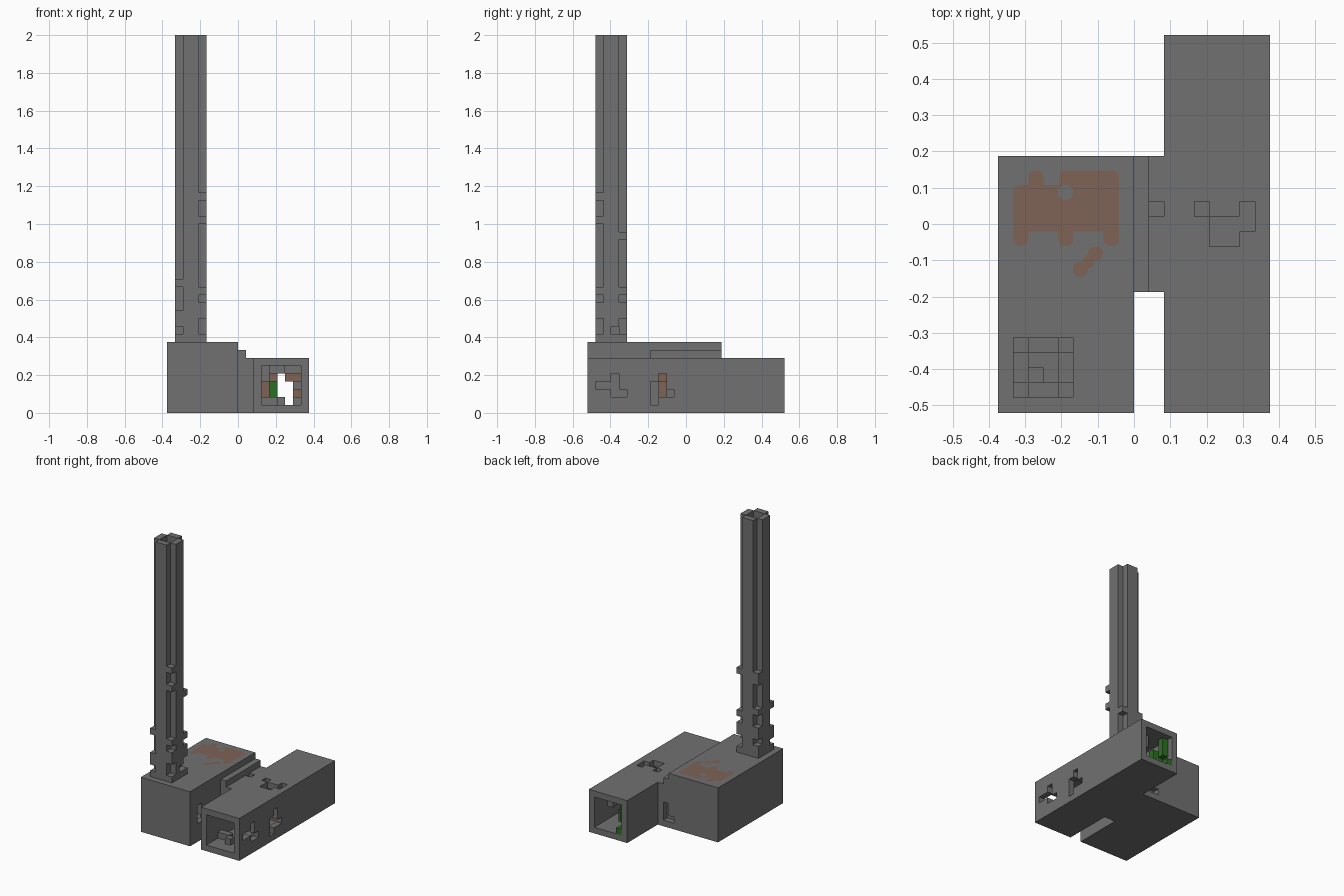
import bpy, bmesh, math
from itertools import product
from mathutils import Vector

cube = bpy.data.objects.get("Cube")
if cube:
    bpy.data.objects.remove(cube)

V = 1 / 24                                    # edge of one block
ORIGIN = Vector((-9 * V, -12.5 * V, 0))


def material(name, rgb):
    m = bpy.data.materials.new(name)
    m.use_nodes = True
    m.diffuse_color = (*rgb, 1)
    m.node_tree.nodes["Principled BSDF"].inputs["Base Color"].default_value = (*rgb, 1)
    return m


STONE = material("stone grey", (0.165, 0.165, 0.165))
RUST = material("rust brown", (0.21, 0.125, 0.095))
GREEN = material("leaf green", (0.024, 0.16, 0.016))


def box(x0, x1, y0, y1, z0, z1):
    return set(product(range(x0, x1), range(y0, y1), range(z0, z1)))


def finish(name, bm, mat):
    me = bpy.data.meshes.new(name)
    bm.to_mesh(me)
    bm.free()
    me.materials.append(mat)
    ob = bpy.data.objects.new(name, me)
    bpy.context.scene.collection.objects.link(ob)


# Hollow main block with wall openings
block = box(0, 9, 0, 17, 0, 9) - box(1, 8, 1, 16, 1, 8)
block -= box(8, 9, 2, 3, 3, 6) | box(8, 9, 3, 4, 3, 4)
block -= box(8, 9, 16, 17, 1, 2)

# Stepped link between the two bodies
link = box(9, 10, 8, 17, 0, 8) | box(10, 11, 8, 17, 0, 7)
link -= box(10, 11, 13, 14, 6, 7) | box(9, 10, 16, 17, 1, 4)

# Open tunnel with broken holes in roof and side
tunnel = box(11, 18, 0, 25, 0, 7) - box(12, 17, 0, 25, 1, 6)
tunnel -= box(13, 14, 13, 14, 6, 7) | box(16, 17, 12, 14, 6, 7) | box(14, 16, 11, 13, 6, 7)
tunnel -= box(17, 18, 1, 4, 3, 4) | box(17, 18, 3, 4, 4, 5) | box(17, 18, 3, 5, 2, 3)
tunnel -= box(17, 18, 8, 9, 1, 4) | box(17, 18, 9, 10, 2, 5) | box(17, 18, 10, 11, 2, 3)

# Chimney shaft: four walls, with corner blocks only at some heights
chimney = box(1, 5, 1, 5, 9, 48) - box(2, 4, 2, 4, 9, 48)
corners = {(1, 1): (9, 11, 12, 16), (4, 1): (9, 12, 13, 15, 24, 27),
           (4, 4): (9, 12, 13, 15, 22), (1, 4): (9, 10, 12, 13, 16, 21, 22)}
for (x, y), levels in corners.items():
    chimney -= box(x, x + 1, y, y + 1, 9, 48)
    chimney |= {(x, y, z) for z in levels}
chimney -= {(4, 3, 10)}
chimney |= box(2, 3, 2, 3, 9, 12)

# Loose blocks inside the tunnel
rubble = box(12, 14, 3, 4, 1, 2) | box(14, 15, 2, 3, 1, 2) | box(16, 17, 6, 7, 1, 2)
rubble |= box(12, 13, 5, 6, 4, 6) | box(13, 15, 7, 8, 5, 6) | box(15, 17, 16, 17, 5, 6)
rubble |= box(16, 17, 15, 16, 3, 4) | box(14, 15, 21, 22, 5, 6) | box(15, 16, 22, 23, 4, 6)
rust = box(12, 13, 9, 10, 2, 4) | box(13, 14, 9, 10, 4, 5)
rust |= box(15, 17, 10, 11, 4, 5) | box(16, 17, 11, 12, 2, 3)
plants = box(13, 14, 22, 23, 2, 4) | box(12, 13, 23, 24, 3, 6)
plants |= box(12, 13, 24, 25, 1, 2) | box(12, 13, 22, 23, 1, 3)

parts = {"main_block": (block, STONE), "link": (link, STONE), "tunnel": (tunnel, STONE),
         "chimney": (chimney, STONE), "rubble": (rubble, STONE),
         "rusty_rubble": (rust, RUST), "plants": (plants, GREEN)}
solid = set().union(*(cells for cells, _ in parts.values()))


# Skin each part, leaving out faces where blocks touch
def skin(name, cells, mat):
    bm = bmesh.new()
    for cell in sorted(cells):
        centre = Vector(cell) + Vector((0.5, 0.5, 0.5))
        for axis, sign in product(range(3), (-1, 1)):
            n = Vector((0, 0, 0))
            n[axis] = sign
            if tuple(int(a + b) for a, b in zip(cell, n)) in solid:
                continue
            u = Vector((n.y, n.z, n.x))
            w = n.cross(u)
            quad = [centre + (n + u * a + w * b) / 2
                    for a, b in ((-1, -1), (1, -1), (1, 1), (-1, 1))]
            bm.faces.new([bm.verts.new(ORIGIN + p * V) for p in quad])
    bmesh.ops.remove_doubles(bm, verts=bm.verts, dist=0.001)
    finish(name, bm, mat)


for name, (cells, mat) in parts.items():
    skin(name, cells, mat)


# Flat rounded stain on the roof
def patch(name, x0, x1, y0, y1, mat=RUST, r=0.018, lift=0.0015):
    bm = bmesh.new()
    ring = []
    for q, (cx, cy) in enumerate(((x1 - r, y1 - r), (x0 + r, y1 - r),
                                  (x0 + r, y0 + r), (x1 - r, y0 + r))):
        for s in range(5):
            a = (q + s / 4) * math.pi / 2
            ring.append(bm.verts.new((cx + r * math.cos(a), cy + r * math.sin(a), 9 * V + lift)))
    bm.faces.new(ring)
    finish(name, bm, mat)


patch("stain_right", -0.205, -0.042, -0.02, 0.148)
patch("stain_left", -0.333, -0.18, -0.02, 0.107)
patch("stain_bump", -0.291, -0.25, 0.06, 0.148)
for i, x in enumerate((-0.333, -0.209, -0.084)):
    patch(f"stain_leg_{i + 1}", x, x + 0.042, -0.06, 0.03)
patch("stain_drop_large", -0.169, -0.127, -0.146, -0.104, r=0.02)
patch("stain_drop_middle", -0.14, -0.11, -0.122, -0.085, r=0.014)
patch("stain_drop_small", -0.127, -0.085, -0.1, -0.062)
patch("stain_gap", -0.21, -0.168, 0.066, 0.108, mat=STONE, r=0.02, lift=0.003)
